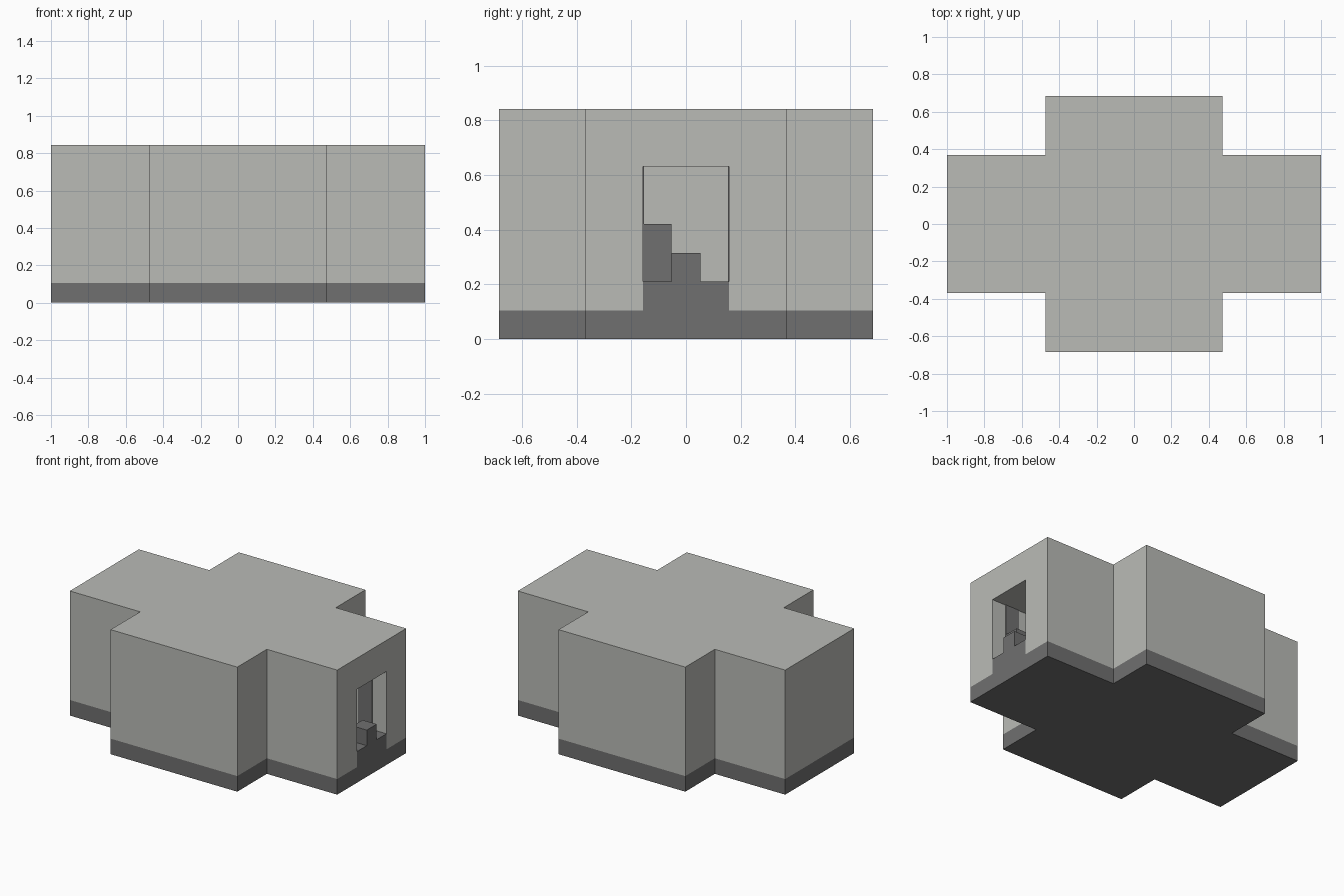
import bpy, bmesh

cube = bpy.data.objects.get("Cube")
if cube:
    bpy.data.objects.remove(cube, do_unlink=True)

U = 2 / 19  # one block


def material(name, color):
    m = bpy.data.materials.new(name)
    m.use_nodes = True
    m.diffuse_color = color
    m.node_tree.nodes["Principled BSDF"].inputs["Base Color"].default_value = color
    return m


stone = material("light stone", (0.49, 0.497, 0.47, 1))
slate = material("dark slate", (0.162, 0.162, 0.162, 1))


def prism(name, outline, z0, z1, mat):
    """Extrude an outline, given in blocks, from z0 to z1."""
    bm = bmesh.new()
    face = bm.faces.new([bm.verts.new((x * U, y * U, z0 * U)) for x, y in outline])
    top = bmesh.ops.extrude_face_region(bm, geom=[face])["geom"]
    bmesh.ops.translate(bm, vec=(0, 0, (z1 - z0) * U),
                        verts=[g for g in top if isinstance(g, bmesh.types.BMVert)])
    bmesh.ops.recalc_face_normals(bm, faces=bm.faces)
    mesh = bpy.data.meshes.new(name)
    bm.to_mesh(mesh)
    bm.free()
    mesh.materials.append(mat)
    ob = bpy.data.objects.new(name, mesh)
    bpy.context.collection.objects.link(ob)
    return ob


def box(name, x, y, z, mat):
    outline = [(x[0], y[0]), (x[1], y[0]), (x[1], y[1]), (x[0], y[1])]
    return prism(name, outline, z[0], z[1], mat)


# Cross-shaped plan: long arms along x, a wide middle along y
quarter = [(9.5, 3.5), (4.5, 3.5), (4.5, 6.5)]
plan = (quarter + [(-x, y) for x, y in reversed(quarter)]
        + [(-x, -y) for x, y in quarter] + [(x, -y) for x, y in reversed(quarter)])

prism("foundation", plan, 0, 1, slate)
walls = prism("walls_and_roof", plan, 1, 8, stone)

# Doorway passage cut into the +x end
cutter = box("doorway_cutter", (5.5, 10), (-1.5, 1.5), (0.5, 6), stone)
cutter.hide_render = True
cutter.hide_set(True)
cut = walls.modifiers.new("doorway", 'BOOLEAN')
cut.operation = 'DIFFERENCE'
cut.solver = 'EXACT'
cut.object = cutter

# Raised floor and steps inside the doorway
box("doorway_floor", (5.5, 9.5), (-1.5, 1.5), (1, 2), slate)
box("middle_step", (8.5, 9.5), (-0.5, 0.5), (2, 3), slate)
box("upper_step", (7.5, 8.5), (-1.5, -0.5), (2, 4), slate)

# Dark lining on both sides of the passage
for side, y in (("left", (1.46, 1.5)), ("right", (-1.5, -1.46))):
    box(side + "_door_lining", (7.5, 8.5), y, (2, 6), slate)
